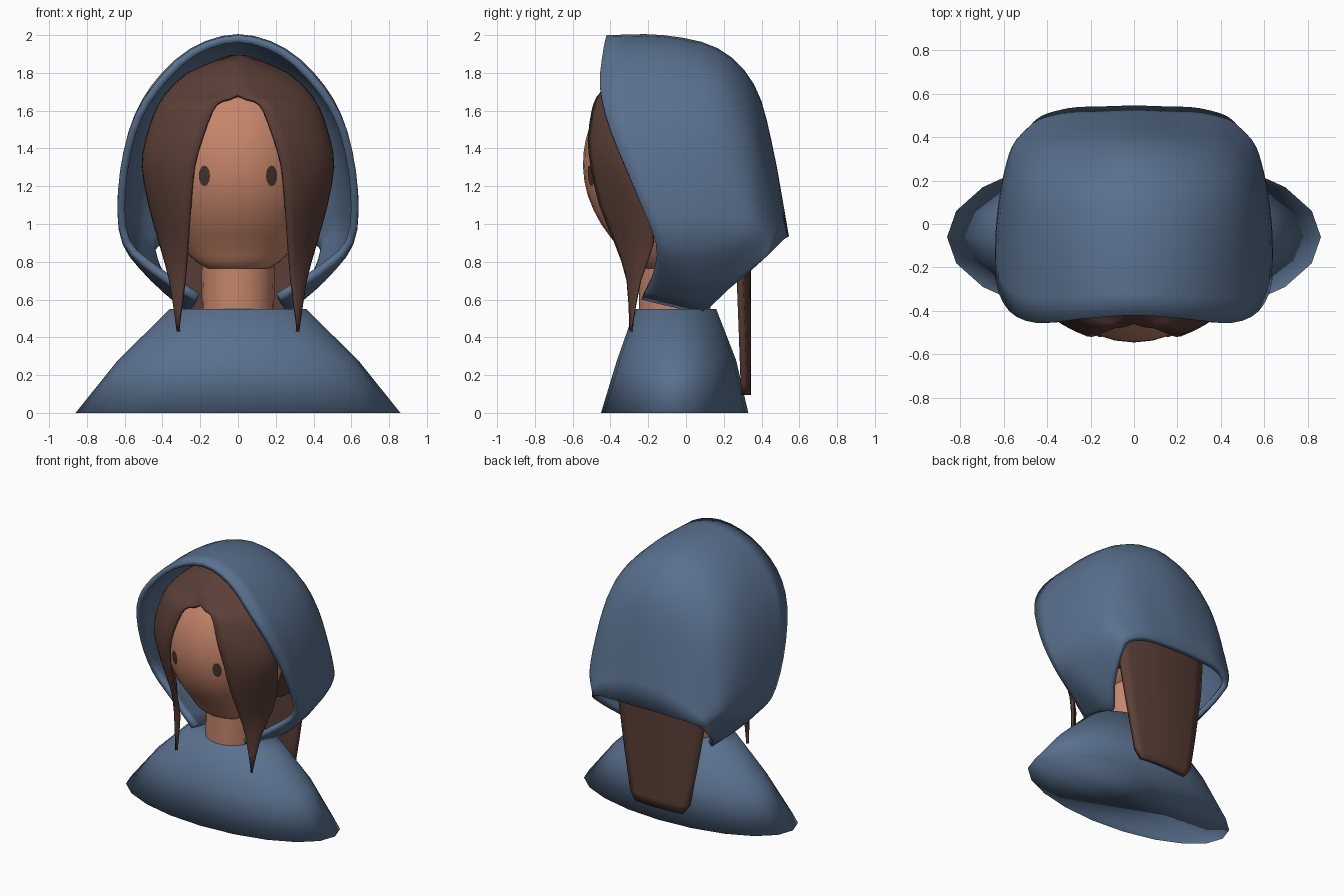
import bpy, math
from mathutils import Vector

if "Cube" in bpy.data.objects:
    bpy.data.objects.remove(bpy.data.objects["Cube"])


def material(name, rgb):
    m = bpy.data.materials.new(name)
    m.diffuse_color = (*rgb, 1)
    m.use_nodes = True
    m.node_tree.nodes["Principled BSDF"].inputs["Base Color"].default_value = m.diffuse_color
    return m


BLUE = material("blue cloth", (0.100, 0.163, 0.270))
SKIN = material("skin", (0.560, 0.235, 0.145))
BROWN = material("brown hair", (0.105, 0.049, 0.038))
DARK = material("dark eye", (0.062, 0.036, 0.028))


def build(name, verts, faces, mat, angle=50):
    me = bpy.data.meshes.new(name)
    me.from_pydata([tuple(v) for v in verts], [], faces)
    me.materials.append(mat)
    me.update()
    for p in me.polygons:
        p.use_smooth = True
    me.set_sharp_from_angle(angle=math.radians(angle))
    ob = bpy.data.objects.new(name, me)
    bpy.context.collection.objects.link(ob)
    return ob


def smooth_path(pts, n):
    """Curve through the points, n steps per span."""
    pts = [Vector(p) for p in pts]
    ext = [2 * pts[0] - pts[1]] + pts + [2 * pts[-1] - pts[-2]]
    out = []
    for a, b, c, d in zip(ext, ext[1:], ext[2:], ext[3:]):
        for k in range(n):
            t = k / n
            out.append(0.5 * (2 * b + (c - a) * t + (2 * a - 5 * b + 4 * c - d) * t**2
                              + (3 * b - a - 3 * c + d) * t**3))
    return out + [pts[-1]]


def sheet(name, rows, mat, thickness, wrap=False, angle=50):
    """Grid of quads through rows of points, closed into a tube or thickened."""
    n = len(rows[0])
    faces = []
    for i in range(len(rows) - 1):
        for j in range(n if wrap else n - 1):
            k = (j + 1) % n
            faces.append((i * n + j, i * n + k, (i + 1) * n + k, (i + 1) * n + j))
    if wrap:
        top = (len(rows) - 1) * n
        faces += [tuple(range(top, top + n)), tuple(reversed(range(n)))]
    ob = build(name, [v for r in rows for v in r], faces, mat, angle)
    if thickness:
        s = ob.modifiers.new("thickness", "SOLIDIFY")
        s.thickness = thickness
        s.offset = -1
    return ob


def loft(name, rings, mat, sides, angle=50):
    """Stack of ellipses: (z, x radius, y radius, y centre)."""
    rows = [[(rx * math.cos(math.tau * j / sides), cy + ry * math.sin(math.tau * j / sides), z)
             for j in range(sides)] for z, rx, ry, cy in rings]
    return sheet(name, rows, mat, 0, True, angle)


# Shoulders, softly shaded over the bottom edge
loft("shoulder_cape", [(0, .86, .39, -.06), (.28, .635, .315, -.05), (.55, .36, .215, -.055)],
     BLUE, 20, 170)

# Neck and head
loft("neck", [(.53, .19, .19, -.06), (.9, .2, .19, -.06)], SKIN, 20)
head_rings = [(.765, .16, .10, -.17), (.80, .22, .16, -.15), (.88, .30, .26, -.10),
              (1.0, .37, .36, -.09), (1.15, .42, .42, -.10), (1.3, .44, .445, -.10),
              (1.45, .43, .43, -.10), (1.6, .38, .37, -.10), (1.75, .25, .24, -.10),
              (1.8, .05, .05, -.10)]
fine = [(v.z, *extra) for v, extra in zip(
    smooth_path([(rx, ry, z) for z, rx, ry, cy in head_rings], 2),
    [(p.x, p.y, p.z) for p in smooth_path([r[1:] for r in head_rings], 2)])]
head = loft("head", fine, SKIN, 32)

# Eyes: thin oval plates projected on the face
for side, word in ((-1, "left"), (1, "right")):
    ring = [(side * .178 + .03 * math.cos(a), -.7, 1.255 + .055 * math.sin(a))
            for a in (math.tau * k / 12 for k in range(12))]
    eye = build(word + "_eye", [(side * .178, -.7, 1.255)] + ring,
                [(0, k + 1, (k + 1) % 12 + 1) for k in range(12)], DARK)
    w = eye.modifiers.new("on_face", "SHRINKWRAP")
    w.target = head
    w.wrap_method = "PROJECT"
    w.use_project_y = True
    w.offset = .006

# Hair under the hood
loft("hair_cap", [(.9, .37, .19, .08), (1.05, .44, .26, .05), (1.3, .49, .37, .02),
                  (1.6, .42, .33, -.02), (1.8, .25, .20, -.09), (1.88, .03, .03, -.12)], BROWN, 24)

# Front hair curtains, inner and outer edges from tip to crown
inner = [(.32, -.30, .43), (.285, -.315, .7), (.27, -.38, .9), (.255, -.46, 1.1), (.235, -.505, 1.3),
         (.195, -.52, 1.45), (.14, -.50, 1.6), (.09, -.48, 1.66), (0, -.46, 1.69),
         (0, -.37, 1.8), (0, -.24, 1.895)]
outer = [(.325, -.29, .43), (.365, -.24, .7), (.42, -.17, .9), (.475, -.20, 1.1), (.51, -.25, 1.3),
         (.49, -.25, 1.45), (.44, -.24, 1.6), (.405, -.215, 1.66), (.385, -.20, 1.69),
         (.27, -.15, 1.8), (.04, -.10, 1.89)]
rows = []
for p, q in zip(smooth_path(inner, 2), smooth_path(outer, 2)):
    row = []
    for k in range(9):
        s, c = math.sin(math.pi / 16 * k), math.cos(math.pi / 16 * k)
        bulge = .6 * c + .4 * (1 - s)
        row.append((max(0, p.x + (q.x - p.x) * s), q.y + (p.y - q.y) * bulge, p.z))
    rows.append(row)
locks = sheet("front_hair", rows, BROWN, .02)
locks.modifiers.new("mirror", "MIRROR")

# Long hair hanging out of the back of the hood
rows = []
for z, w in ((.095, .2), (.16, .245), (.45, .30), (.8, .36), (1.05, .38), (1.2, .38)):
    rows.append([(-w * t, .344 - .045 * (t * w / .36) ** 2, z) for t in (k / 5 - 1 for k in range(11))])
sheet("back_hair", rows, BROWN, .035)

# Hood: right half of each arch from crown to hem, front rim to back hem
arches = [
    [(0, -.42, 2.0), (.45, -.455, 1.73), (.575, -.40, 1.5), (.635, -.27, 1.18),
     (.61, -.16, .90), (.44, -.175, .74), (.225, -.235, .60)],
    [(0, -.12, 2.0), (.46, -.12, 1.73), (.58, -.10, 1.48), (.635, -.06, 1.15),
     (.61, -.02, .89), (.46, -.05, .71), (.24, -.07, .56)],
    [(0, .17, 1.93), (.44, .16, 1.70), (.56, .15, 1.45), (.615, .13, 1.13),
     (.60, .11, .90), (.46, .08, .70), (.28, .09, .54)],
    [(0, .36, 1.74), (.41, .33, 1.53), (.52, .31, 1.33), (.58, .29, 1.1),
     (.575, .27, .92), (.48, .24, .77), (.38, .22, .65)],
    [(0, .455, 1.43), (.37, .43, 1.27), (.47, .41, 1.14), (.535, .39, 1.03),
     (.54, .38, .94), (.49, .36, .83), (.44, .34, .75)],
    [(0, .545, .935), (.27, .537, .93), (.36, .52, .92), (.42, .50, .90),
     (.45, .48, .88), (.47, .46, .86), (.47, .44, .84)],
]
loops = []
for arch in arches:
    # extra point that rounds the crown
    a, b = arch[0], arch[1]
    half = [a, (.55 * b[0], (a[1] + b[1]) / 2, a[2] - .28 * (a[2] - b[2]))] + arch[1:]
    left = [(-x, y, z) for x, y, z in reversed(half[1:])]
    loops.append(smooth_path(left + half, 3))
columns = [smooth_path(c, 3) for c in zip(*loops)]
sheet("hood", list(zip(*columns)), BLUE, .04)
